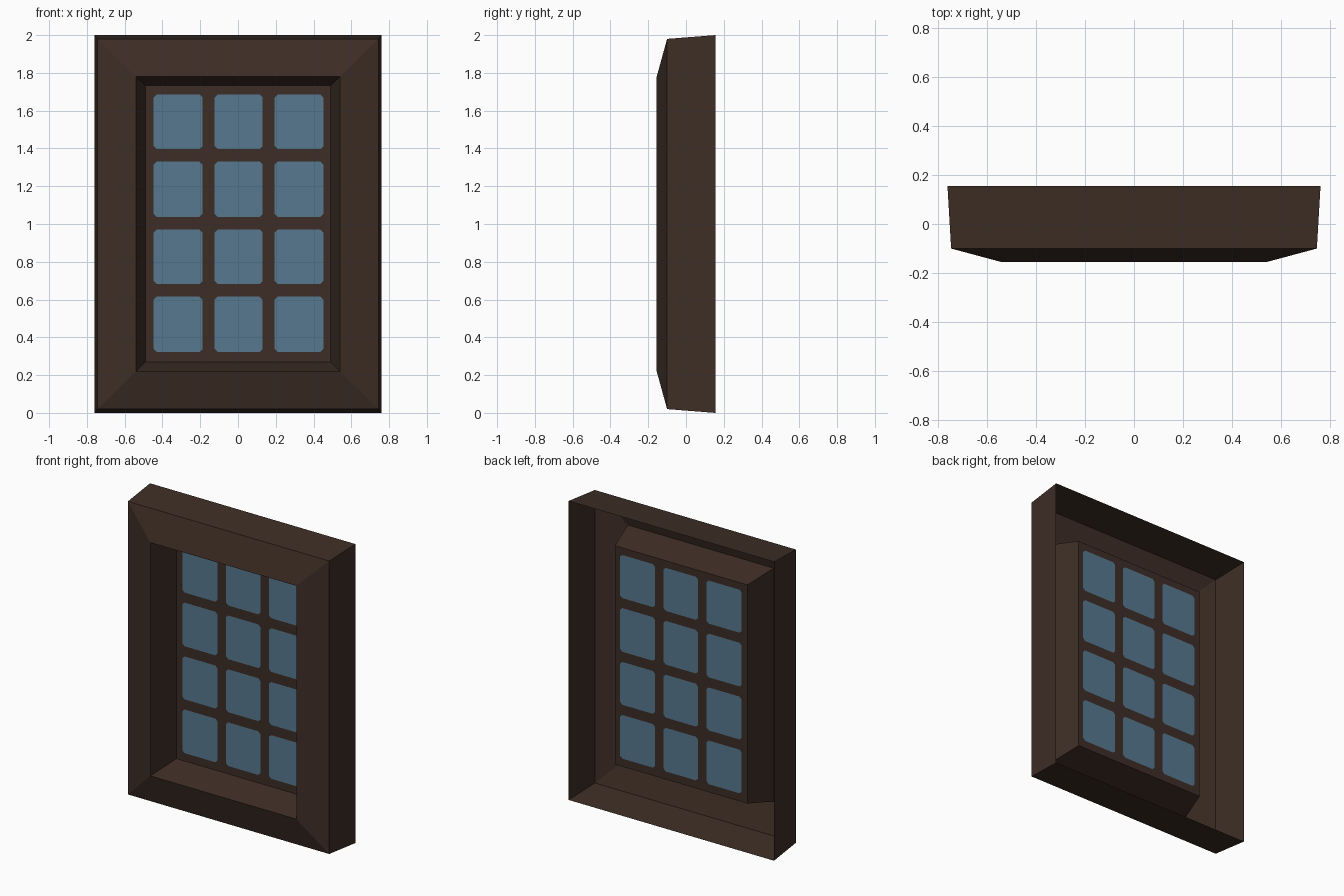
import bpy, bmesh

if "Cube" in bpy.data.objects:
    bpy.data.objects.remove(bpy.data.objects["Cube"])


def material(name, rgb):
    m = bpy.data.materials.new(name)
    m.diffuse_color = (*rgb, 1)
    m.use_nodes = True
    m.node_tree.nodes["Principled BSDF"].inputs["Base Color"].default_value = m.diffuse_color
    return m


WOOD = material("dark_wood", (0.048, 0.027, 0.019))
GLASS = material("blue_glass", (0.093, 0.191, 0.275))


def finish(name, bm, mat):
    mesh = bpy.data.meshes.new(name)
    bmesh.ops.remove_doubles(bm, verts=bm.verts, dist=1e-5)
    bm.to_mesh(mesh)
    bm.free()
    mesh.materials.append(mat)
    bpy.context.collection.objects.link(bpy.data.objects.new(name, mesh))


def face(bm, pts):
    bm.faces.new([bm.verts.new(p) for p in pts])


def rect(x0, x1, z0, z1, y):
    # counter-clockwise seen from the front
    return [(x0, y, z0), (x1, y, z0), (x1, y, z1), (x0, y, z1)]


PANE_Y = 0.05
HX, Z0, Z1 = 0.49, 0.27, 1.733

# Frame: open-backed thin shell, lofted through rectangular rings
rings = [rect(-0.76, 0.76, 0, 2, 0.155),
         rect(-0.745, 0.745, 0.02, 1.98, -0.10),
         rect(-0.54, 0.54, 0.22, 1.78, -0.155),
         rect(-HX, HX, Z0, Z1, PANE_Y)]
bm = bmesh.new()
for a, b in zip(rings, rings[1:]):
    for i in range(4):
        j = (i + 1) % 4
        face(bm, [a[i], a[j], b[j], b[i]])
finish("window_frame", bm, WOOD)

# Lattice and panes: each cell holds one glass octagon with clipped corners
pane_x = [(-0.447, -0.187), (-0.124, 0.131), (0.194, 0.453)]
pane_z = [(0.323, 0.615), (0.683, 0.97), (1.038, 1.33), (1.397, 1.685)]


def cell_lines(spans, lo, hi):
    return [lo] + [(a[1] + b[0]) / 2 for a, b in zip(spans, spans[1:])] + [hi]


cx, cz = cell_lines(pane_x, -HX, HX), cell_lines(pane_z, Z0, Z1)
C = 0.016
lattice, glass = bmesh.new(), bmesh.new()
for i, (x0, x1) in enumerate(pane_x):
    for k, (z0, z1) in enumerate(pane_z):
        y = PANE_Y
        corner = rect(cx[i], cx[i + 1], cz[k], cz[k + 1], y)
        octa = [(x0 + C, y, z0), (x1 - C, y, z0), (x1, y, z0 + C), (x1, y, z1 - C),
                (x1 - C, y, z1), (x0 + C, y, z1), (x0, y, z1 - C), (x0, y, z0 + C)]
        face(glass, octa)
        for s in range(4):
            n = (s + 1) % 4
            face(lattice, [corner[s], corner[n], octa[2 * s + 1], octa[2 * s]])
            face(lattice, [corner[n], octa[(2 * s + 2) % 8], octa[2 * s + 1]])
finish("window_lattice", lattice, WOOD)
finish("glass_panes", glass, GLASS)
